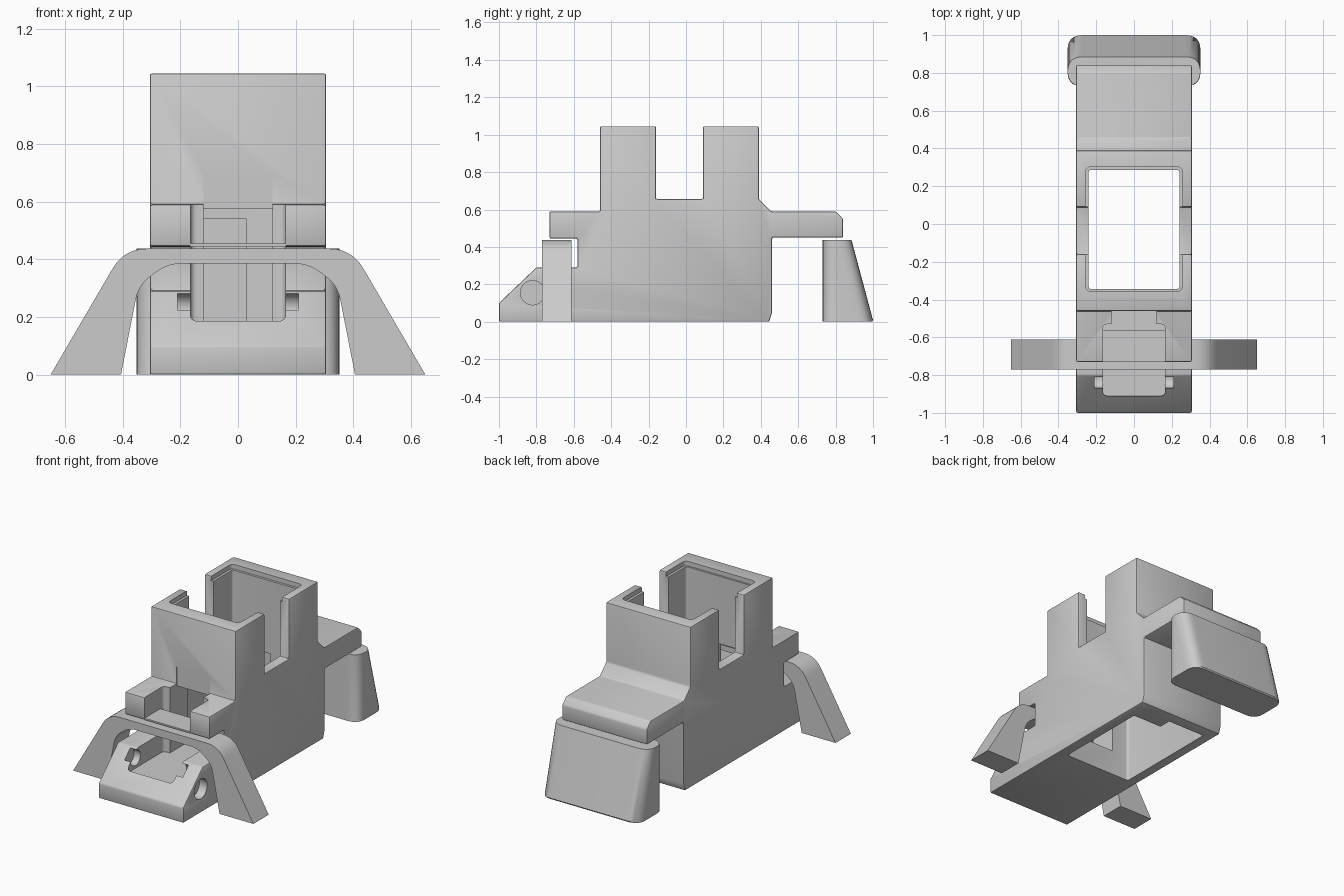
import bpy, bmesh, math
from mathutils import Vector

if "Cube" in bpy.data.objects:
    bpy.data.objects.remove(bpy.data.objects["Cube"], do_unlink=True)

# Single plastic colour
grey = bpy.data.materials.new("light_grey")
grey.use_nodes = True
grey.diffuse_color = (0.6, 0.6, 0.6, 1)
grey.node_tree.nodes["Principled BSDF"].inputs["Base Color"].default_value = (0.6, 0.6, 0.6, 1)


def loft(name, rings):
    """Solid skinned through equal-length rings of points."""
    bm = bmesh.new()
    loops = [[bm.verts.new(p) for p in ring] for ring in rings]
    n = len(loops[0])
    for a, b in zip(loops, loops[1:]):
        for i in range(n):
            j = (i + 1) % n
            bm.faces.new((a[i], a[j], b[j], b[i]))
    bm.faces.new(loops[0][::-1])
    bm.faces.new(loops[-1])
    bmesh.ops.recalc_face_normals(bm, faces=bm.faces)
    mesh = bpy.data.meshes.new(name)
    bm.to_mesh(mesh)
    bm.free()
    mesh.materials.append(grey)
    obj = bpy.data.objects.new(name, mesh)
    bpy.context.collection.objects.link(obj)
    return obj


def box(name, x0, x1, y0, y1, z0, z1):
    return loft(name, [[(x0, y0, z), (x1, y0, z), (x1, y1, z), (x0, y1, z)] for z in (z0, z1)])


def rounded(points, radii, steps=6):
    """Round the corners of a 2D outline."""
    out = []
    for i, p in enumerate(points):
        p, a, b = Vector(p), Vector(points[i - 1]), Vector(points[(i + 1) % len(points)])
        r = radii[i]
        if not r:
            out.append(p)
            continue
        s, e = p + (a - p).normalized() * r, p + (b - p).normalized() * r
        for k in range(steps + 1):
            t = k / steps
            out.append(s * (1 - t) ** 2 + p * 2 * t * (1 - t) + e * t * t)
    return out


def rounded_box(name, x, y0, y1, z0, z1, r):
    outline = rounded([(-x, y0), (x, y0), (x, y1), (-x, y1)], [r] * 4, 4)
    return loft(name, [[(p.x, p.y, z) for p in outline] for z in (z0, z1)])


def rod(name, x0, x1, y, z, r):
    angles = [math.tau * i / 32 for i in range(32)]
    return loft(name, [[(x, y + r * math.cos(a), z + r * math.sin(a)) for a in angles] for x in (x0, x1)])


def apply(obj, mod):
    with bpy.context.temp_override(object=obj, active_object=obj):
        bpy.ops.object.modifier_apply(modifier=mod.name)


def bevel(obj, width):
    mod = obj.modifiers.new("soft_edges", 'BEVEL')
    mod.width, mod.segments, mod.limit_method = width, 2, 'ANGLE'
    apply(obj, mod)


def cut(obj, cutter):
    mod = obj.modifiers.new("cut", 'BOOLEAN')
    mod.operation, mod.solver, mod.object = 'DIFFERENCE', 'EXACT', cutter
    bpy.context.view_layer.update()
    apply(obj, mod)
    bpy.data.objects.remove(cutter, do_unlink=True)


# Body: side outline extruded across the width
side = [(-1, 0), (-1, .10), (-.80, .29), (-.58, .29), (-.58, .445), (-.73, .445),
        (-.73, .59), (-.46, .59), (-.46, 1.045), (-.16, 1.045), (-.16, .655),
        (.09, .655), (.09, 1.045), (.39, 1.045), (.39, .655), (.455, .59),
        (.80, .59), (.84, .55), (.84, .45), (.46, .45), (.46, .05), (.445, 0)]
body = loft("body", [[(x, y, z) for y, z in side] for x in (-.306, .306)])
bevel(body, .008)

# Main shaft with a lip at the top and a pocket in the rear wall
cut(body, rounded_box("shaft", .24, -.345, .287, -.1, 1.2, .015))
cut(body, rounded_box("lip", .256, -.357, .302, 1.015, 1.2, .03))
cut(body, box("rear_pocket", -.239, .03, .2, .37, -.1, .54))

# Front slot: wide through nose and prongs, narrow into the shaft
cut(body, rounded_box("wide_slot", .165, -.91, -.53, .165, .8, .025))
cut(body, box("narrow_slot", -.12, .12, -.56, -.3, .165, .575))
cut(body, box("slot_top", -.12, .12, -.56, -.458, .5, .7))

# Round sockets in both faces of each nose cheek
for s in (-1, 1):
    cut(body, rod("outer_socket", s * .25, s * .4, -.82, .155, .065))
    cut(body, rod("inner_socket", s * .16, s * .21, -.82, .232, .05))

# Thin plate joining the prongs
plate = box("prong_plate", -.166, .166, -.728, -.565, .445, .455)

# Front arch leg
outline = rounded(
    [(-.65, 0), (-.395, .437), (.395, .437), (.65, 0),
     (.406, 0), (.345, .31), (.245, .385), (-.245, .385), (-.345, .31), (-.406, 0)],
    [0, .08, .08, 0, 0, .05, .05, .05, .05, 0])
arch = loft("front_arch_leg", [[(p.x, y, p.y) for p in outline] for y in (-.77, -.612)])

# Rear foot: rounded block tapering toward the top
rings = []
for z, back, r in ((0, .995, .075), (.008, 1.0, .08), (.437, .885, .08)):
    ring = rounded([(-.352, .73), (.352, .73), (.352, back), (-.352, back)], [r] * 4)
    rings.append([(p.x, p.y, z) for p in ring])
foot = loft("rear_foot", rings)

# Smooth shading with sharp edges kept
for obj in (body, plate, arch, foot):
    bpy.ops.object.select_all(action='DESELECT')
    obj.select_set(True)
    bpy.context.view_layer.objects.active = obj
    bpy.ops.object.shade_smooth_by_angle(angle=math.radians(30))
